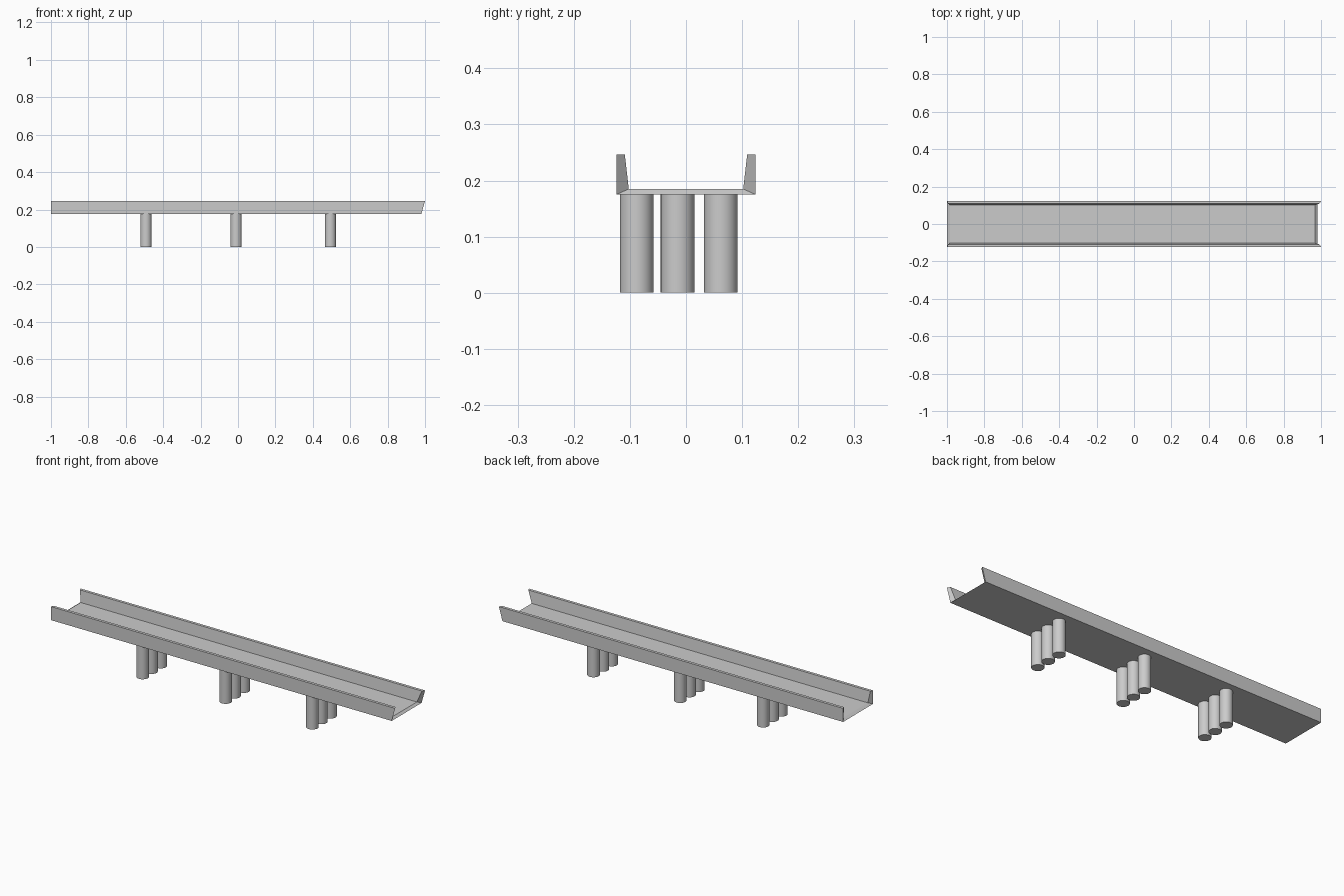
import bpy, bmesh

if "Cube" in bpy.data.objects:
    bpy.data.objects.remove(bpy.data.objects["Cube"])

# Trough-shaped deck: half section as (y, z, left end x, right end x)
half = [(0.124, 0.175, -1.0, 0.98),    # outer bottom
        (0.124, 0.246, -1.0, 1.0),     # outer top
        (0.109, 0.246, -0.995, 0.992), # inner top
        (0.102, 0.185, -0.985, 0.968)] # inner base
section = half + [(-y, z, a, b) for y, z, a, b in reversed(half)]

bm = bmesh.new()
left = [bm.verts.new((a, y, z)) for y, z, a, b in section]
right = [bm.verts.new((b, y, z)) for y, z, a, b in section]
n = len(section)
for i in range(n):
    j = (i + 1) % n
    bm.faces.new((left[i], left[j], right[j], right[i]))
# End faces: two parapet ends and the bevelled deck end
for ring in (left, right):
    for ids in ((0, 1, 2, 3), (4, 5, 6, 7), (0, 3, 4, 7)):
        bm.faces.new([ring[k] for k in ids])
bmesh.ops.recalc_face_normals(bm, faces=bm.faces)
mesh = bpy.data.meshes.new("bridge_deck")
bm.to_mesh(mesh)
bm.free()
bpy.context.collection.objects.link(bpy.data.objects.new("bridge_deck", mesh))

# Three rows of three round piers
HEIGHT = 0.176
for row, x in enumerate((-0.492, -0.01, 0.494)):
    for col, y in enumerate((-0.088, -0.015, 0.062)):
        bpy.ops.mesh.primitive_cylinder_add(vertices=32, radius=0.03, depth=HEIGHT,
                                            location=(x, y, HEIGHT / 2))
        pier = bpy.context.object
        pier.name = f"pier_{row + 1}_{col + 1}"
        bpy.ops.object.shade_smooth_by_angle()
